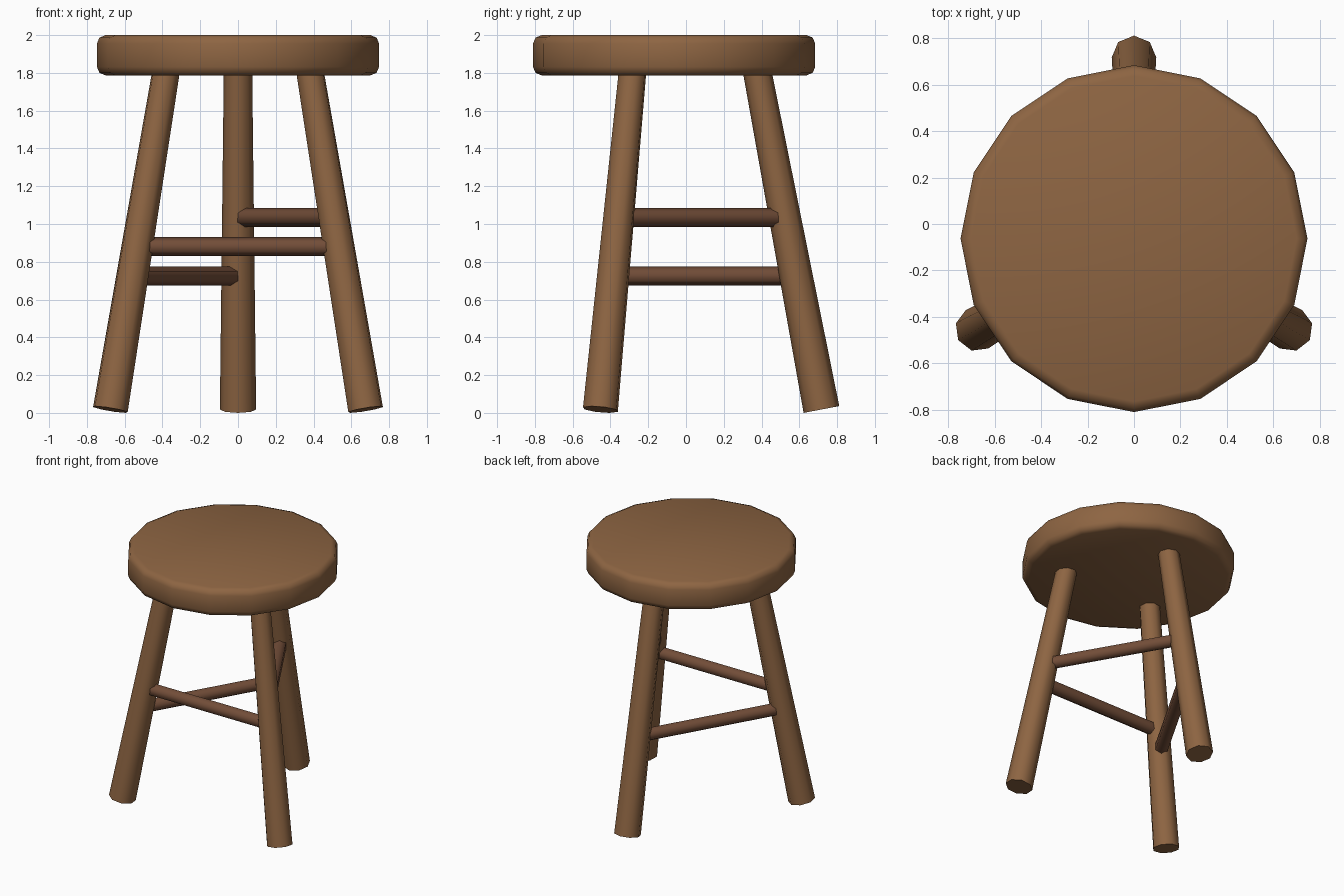
import bpy, bmesh
from math import radians, cos, sin, pi
from mathutils import Vector, Matrix

if "Cube" in bpy.data.objects:
    bpy.data.objects.remove(bpy.data.objects["Cube"])

CY = -0.063  # stool axis in y


def material(name, color):
    m = bpy.data.materials.new(name)
    m.diffuse_color = (*color, 1)
    m.use_nodes = True
    m.node_tree.nodes["Principled BSDF"].inputs["Base Color"].default_value = m.diffuse_color
    return m


wood = material("wood", (0.27, 0.13, 0.055))
dark_wood = material("dark_wood", (0.17, 0.075, 0.04))


def rod(name, a, b, r1, r2, sides, mat, toward, bevel=0, angle=50):
    """Capped cone from a to b with one corner facing 'toward'."""
    axis = (b - a).normalized()
    u = (toward - axis * toward.dot(axis)).normalized()
    v = axis.cross(u)
    bm = bmesh.new()
    rings = []
    for p, r in ((a, r1), (b, r2)):
        rings.append([bm.verts.new(p + (u * cos(t) + v * sin(t)) * r)
                      for t in (2 * pi * i / sides for i in range(sides))])
    lo, hi = rings
    for i in range(sides):
        j = (i + 1) % sides
        bm.faces.new((lo[i], lo[j], hi[j], hi[i]))
    caps = [bm.faces.new(lo[::-1]), bm.faces.new(hi)]
    if bevel:
        edges = [e for f in caps for e in f.edges]
        bmesh.ops.bevel(bm, geom=edges, offset=bevel, segments=2,
                        profile=0.5, affect='EDGES')
    me = bpy.data.meshes.new(name)
    bm.to_mesh(me)
    bm.free()
    me.materials.append(mat)
    ob = bpy.data.objects.new(name, me)
    bpy.context.collection.objects.link(ob)
    bpy.context.view_layer.objects.active = ob
    ob.select_set(True)
    bpy.ops.object.shade_smooth_by_angle(angle=radians(angle))
    ob.select_set(False)
    return ob


def polar(deg, r, z):
    t = radians(deg)
    return Vector((r * cos(t), CY + r * sin(t), z))


def leg_point(deg, z):
    return polar(deg, 0.78 - 0.19 * (z - 0.018), z)


UP = Vector((0, 0, 1))

# Seat: 16-sided disc with rounded rims
rod("seat", Vector((0, CY, 1.787)), Vector((0, CY, 2)), 0.747, 0.747, 16,
    wood, Vector((0, 1, 0)), bevel=0.045)

# Three splayed, tapered legs
for name, deg in (("back_leg", 90), ("left_leg", 210), ("right_leg", 330)):
    out = polar(deg, 1, 0) - polar(deg, 0, 0)
    rod(name, leg_point(deg, 0.018), leg_point(deg, 1.83), 0.096, 0.075, 8,
        wood, out)

# Rungs between the legs at staggered heights
for name, a, b, z in (("front_rung", 210, 330, 0.88),
                      ("right_rung", 330, 90, 1.035),
                      ("left_rung", 90, 210, 0.725)):
    p, q = leg_point(a, z), leg_point(b, z)
    gap = (q - p).normalized() * 0.065
    rod(name, p + gap, q - gap, 0.05, 0.05, 6, dark_wood, UP, angle=61)
